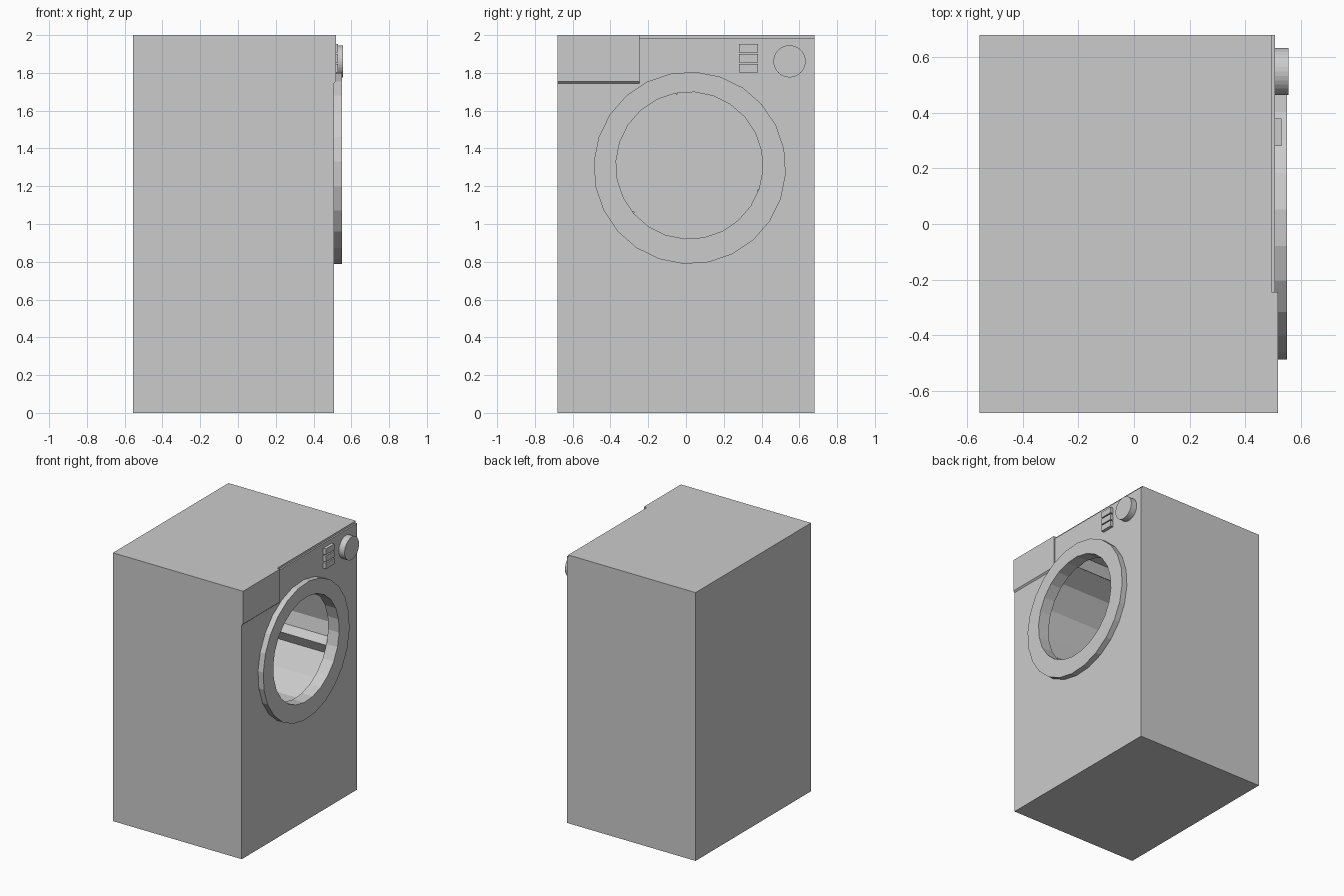
import bpy, bmesh
from math import cos, sin, pi, radians
from mathutils import Vector

cube = bpy.data.objects.get("Cube")
if cube:
    bpy.data.objects.remove(cube, do_unlink=True)

grey = bpy.data.materials.new("light grey")
grey.use_nodes = True
grey.diffuse_color = (0.6, 0.6, 0.6, 1)
grey.node_tree.nodes["Principled BSDF"].inputs["Base Color"].default_value = (0.6, 0.6, 0.6, 1)

FRONT = 0.507                 # plane of the machine's door side
HALF_Y = 0.68
DOOR = (0.02, 1.297)          # door centre in y, z
DRUM = (0.018, 1.31)          # opening centre in y, z
TURN = -3.7                   # rotation of the door facets
HOLE_R, DRUM_R = 0.389, 0.45
DRUM_BACK, DRUM_FRONT = -0.45, 0.46


def prism(name, outline, x0, x1):
    """Extrude a closed (y, z) outline along x."""
    bm = bmesh.new()
    face = bm.faces.new([bm.verts.new((x0, y, z)) for y, z in outline])
    out = bmesh.ops.extrude_face_region(bm, geom=[face])
    moved = [v for v in out["geom"] if isinstance(v, bmesh.types.BMVert)]
    bmesh.ops.translate(bm, verts=moved, vec=Vector((x1 - x0, 0, 0)))
    bmesh.ops.recalc_face_normals(bm, faces=bm.faces)
    mesh = bpy.data.meshes.new(name)
    bm.to_mesh(mesh)
    bm.free()
    mesh.materials.append(grey)
    obj = bpy.data.objects.new(name, mesh)
    bpy.context.collection.objects.link(obj)
    return obj


def rect(y0, y1, z0, z1):
    return [(y0, z0), (y1, z0), (y1, z1), (y0, z1)]


def circle(centre, r, sides, turn=0):
    angles = [radians(turn) + 2 * pi * i / sides for i in range(sides)]
    return [(centre[0] + r * cos(a), centre[1] + r * sin(a)) for a in angles]


def cut(target, cutter):
    """Subtract the cutter, then remove it."""
    cutter.hide_render = True
    mod = target.modifiers.new("cut", 'BOOLEAN')
    mod.operation, mod.solver, mod.object = 'DIFFERENCE', 'EXACT', cutter
    bpy.context.view_layer.objects.active = target
    bpy.ops.object.modifier_apply(modifier=mod.name)
    bpy.data.objects.remove(cutter, do_unlink=True)


# Cabinet with drum cavity, opening and stepped top edge
cabinet = prism("cabinet", rect(-HALF_Y, HALF_Y, 0, 2), -0.555, FRONT)
cut(cabinet, prism("drum_cutter", circle(DRUM, DRUM_R, 14), DRUM_BACK, DRUM_FRONT))
cut(cabinet, prism("opening_cutter", circle(DRUM, HOLE_R, 24, TURN), 0.4, 0.6))
cut(cabinet, prism("step_cutter", rect(-0.245, 0.8, 1.985, 2.1), 0.495, 0.6))

# Door ring
ring = prism("door_ring", circle(DOOR, 0.509, 24, TURN), FRONT, 0.55)
cut(ring, prism("ring_cutter", circle(DRUM, HOLE_R, 24, TURN), 0.4, 0.6))

# Three lifter ridges inside the drum
for i, angle in enumerate((-20, 100, 220)):
    points = []
    for r, da in ((DRUM_R + 0.01, -9), (DRUM_R - 0.07, 0), (DRUM_R + 0.01, 9)):
        a = radians(angle + da)
        points.append((DRUM[0] + r * cos(a), DRUM[1] + r * sin(a)))
    prism(f"drum_ridge_{i + 1}", points, DRUM_BACK, DRUM_FRONT)

# Detergent drawer with a slanted lower lip
drawer = prism("detergent_drawer", rect(-HALF_Y, -0.245, 1.745, 2), FRONT, 0.518)
for v in drawer.data.vertices:
    if v.co.x > FRONT + 0.005 and v.co.z < 1.8:
        v.co.z += 0.01

# Buttons and dial
for i in range(3):
    z = 1.802 + i * 0.053
    prism(f"button_{i + 1}", rect(0.28, 0.38, z, z + 0.044), FRONT, 0.53)
prism("dial", circle((0.548, 1.861), 0.085, 32), FRONT, 0.555)
